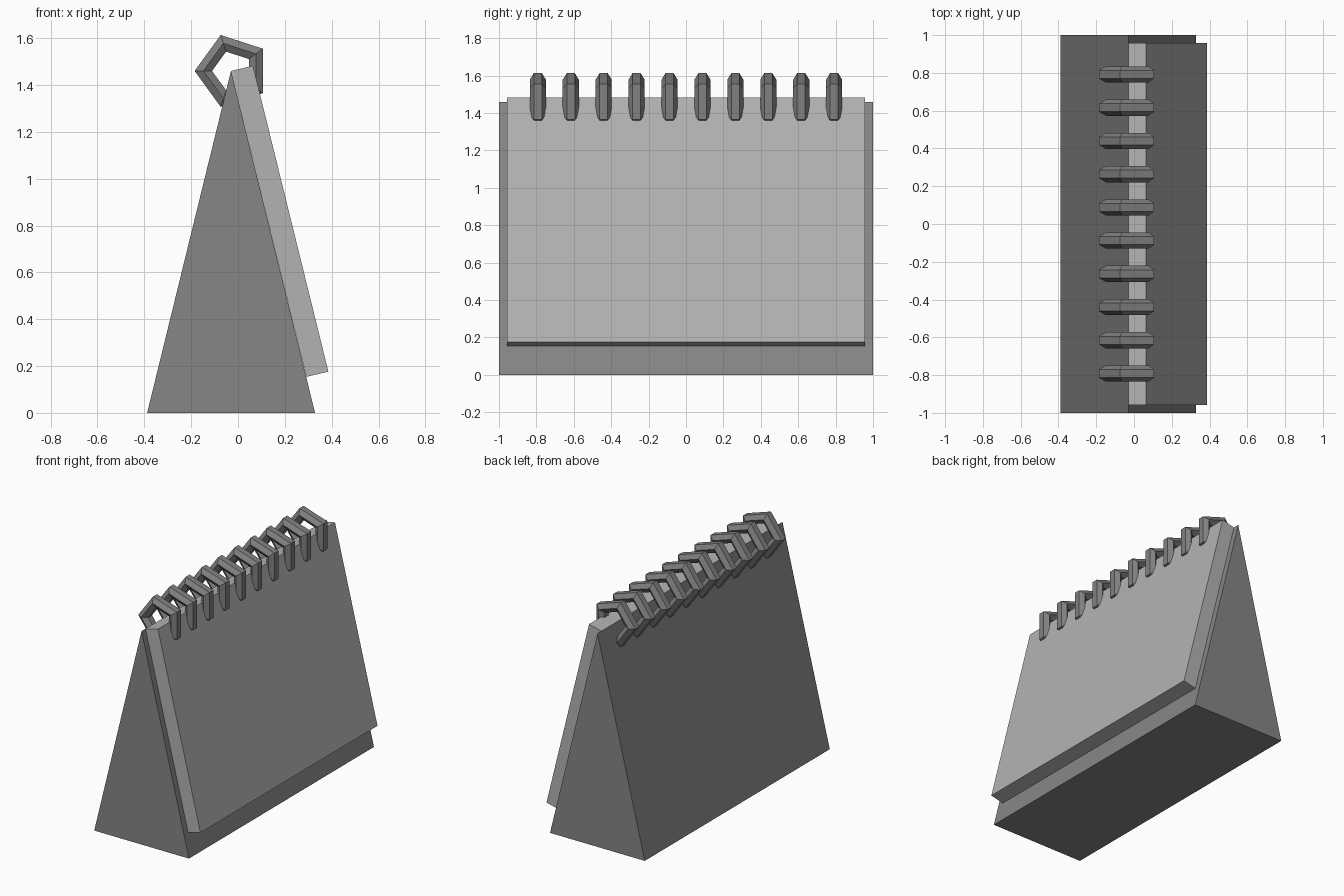
import bpy
import bmesh
from math import cos, sin, radians

old = bpy.data.objects.get("Cube")
if old:
    bpy.data.objects.remove(old, do_unlink=True)


def make_material(name, grey):
    mat = bpy.data.materials.new(name)
    mat.use_nodes = True
    colour = (grey, grey, grey, 1.0)
    mat.diffuse_color = colour
    mat.node_tree.nodes["Principled BSDF"].inputs["Base Color"].default_value = colour
    return mat


def finish(bm, name, mat):
    bmesh.ops.recalc_face_normals(bm, faces=bm.faces)
    mesh = bpy.data.meshes.new(name)
    bm.to_mesh(mesh)
    bm.free()
    mesh.materials.append(mat)
    obj = bpy.data.objects.new(name, mesh)
    bpy.context.collection.objects.link(obj)
    return obj


def prism(name, profile, half_length, mat):
    """Extrude an x-z profile along y."""
    bm = bmesh.new()
    face = bm.faces.new([bm.verts.new((x, -half_length, z)) for x, z in profile])
    ext = bmesh.ops.extrude_face_region(bm, geom=[face])
    moved = [v for v in ext["geom"] if isinstance(v, bmesh.types.BMVert)]
    bmesh.ops.translate(bm, verts=moved, vec=(0, 2 * half_length, 0))
    return finish(bm, name, mat)


def binding_ring(name, centre, major, minor, sides, section, mat):
    """Faceted ring around the y axis: few sides, hexagonal wire."""
    bm = bmesh.new()
    loops = []
    for i in range(sides):
        a = radians(180 + 360 * i / sides)
        loop = []
        for j in range(section):
            b = radians(360 * (j + 0.5) / section)
            r = major + minor * cos(b)
            loop.append(bm.verts.new((r * cos(a), minor * sin(b), r * sin(a))))
        loops.append(loop)
    for i in range(sides):
        here, there = loops[i], loops[(i + 1) % sides]
        for j in range(section):
            k = (j + 1) % section
            bm.faces.new((here[j], here[k], there[k], there[j]))
    obj = finish(bm, name, mat)
    obj.location = centre
    return obj


stand_grey = make_material("stand dark grey", 0.24)
paper_grey = make_material("paper light grey", 0.45)
ring_grey = make_material("ring grey", 0.22)

# Triangular stand
prism("stand", [(-0.388, 0), (0.329, 0), (-0.03, 1.46)], 1.0, stand_grey)

# Pad of pages resting on the sloping face
prism("page_pad", [(-0.03, 1.46), (0.064, 1.482), (0.386, 0.176), (0.292, 0.154)],
      0.957, paper_grey)

# Row of binding rings along the ridge
RINGS = 10
for n in range(RINGS):
    y = 0.792 * (2 * n / (RINGS - 1) - 1)
    binding_ring(f"binding_ring_{n + 1}", (-0.024, y, 1.46), 0.124, 0.043, 5, 6, ring_grey)
